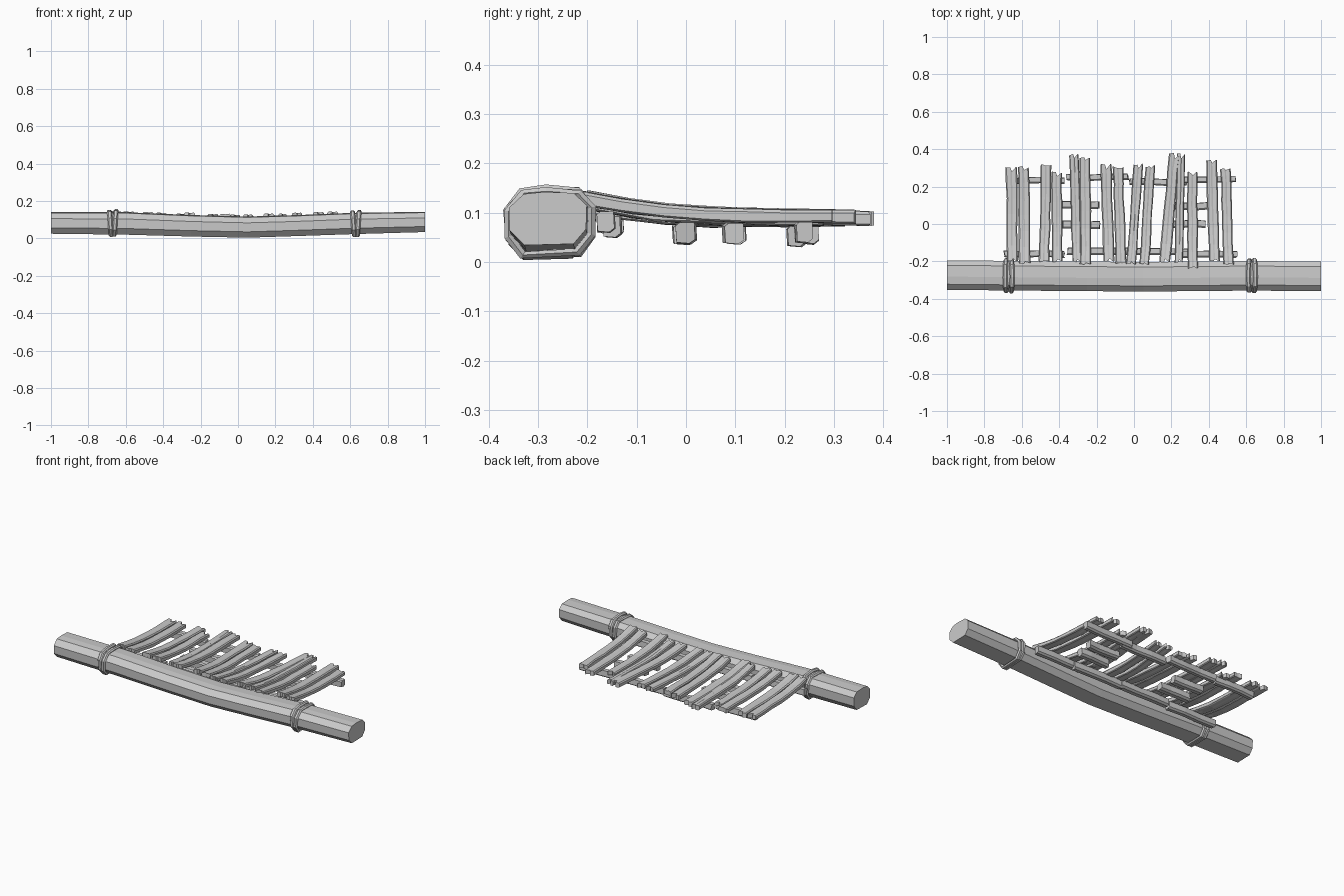
import bpy, bmesh, math, random
from mathutils import Vector

random.seed(4)
if "Cube" in bpy.data.objects:
    bpy.data.objects.remove(bpy.data.objects["Cube"])

GREY = (0.6, 0.6, 0.6, 1)
wood = bpy.data.materials.new("weathered_grey")
wood.use_nodes = True
wood.diffuse_color = GREY
wood.node_tree.nodes["Principled BSDF"].inputs["Base Color"].default_value = GREY


def jit(a):
    return random.uniform(-a, a)


def lerp_path(path, t):
    """Piecewise linear lookup in (t, value) pairs."""
    for (a, va), (b, vb) in zip(path, path[1:]):
        if t <= b:
            return va + (vb - va) * max(0, (t - a) / (b - a))
    return path[-1][1]


def loft(name, rings, closed=False, strip_caps=False):
    """Skin equal-length rings of points into a flat-shaded solid."""
    bm = bmesh.new()
    vs = [[bm.verts.new(p) for p in r] for r in rings]
    n = len(rings[0])
    pairs = list(zip(vs, vs[1:])) + ([(vs[-1], vs[0])] if closed else [])
    for a, b in pairs:
        for i in range(n):
            j = (i + 1) % n
            bm.faces.new((a[i], a[j], b[j], b[i]))
    if not closed:
        for r in (vs[0], vs[-1]):
            if strip_caps:
                for i in range(n // 2 - 1):
                    bm.faces.new((r[i], r[i + 1], r[n - 2 - i], r[n - 1 - i]))
            else:
                bm.faces.new(r)
    bmesh.ops.recalc_face_normals(bm, faces=bm.faces)
    me = bpy.data.meshes.new(name)
    bm.to_mesh(me)
    bm.free()
    me.materials.append(wood)
    ob = bpy.data.objects.new(name, me)
    bpy.context.collection.objects.link(ob)
    return ob


# Log: sagging faceted beam, as (x, y centre, bottom, top)
LOG = [(-1, -0.273, 0.025, 0.14), (-0.6, -0.277, 0.02, 0.14),
       (-0.25, -0.28, 0.01, 0.125), (0.05, -0.282, 0.004, 0.117),
       (0.3, -0.28, 0.012, 0.124), (0.62, -0.277, 0.023, 0.137),
       (1, -0.28, 0.034, 0.142)]
SECTION = [(-1, 0.4), (-0.62, 0.92), (-0.1, 1), (0.66, 0.96), (1, 0.5),
           (0.98, -0.4), (0.66, -0.95), (-0.6, -1), (-0.98, -0.45)]


def log_ring(x, y, lo, hi, grow=0.0, wobble=0.0):
    h = (hi - lo) / 2 + grow
    return [Vector((x, y + u * (0.079 + grow) + jit(wobble),
                    (lo + hi) / 2 + v * h + jit(wobble))) for u, v in SECTION]


loft("log", [log_ring(*s) for s in LOG])

# Rope bindings: two loops around each end of the log
for side, x0, station in (("right", -0.67, LOG[1]), ("left", 0.63, LOG[5])):
    for k, dx in enumerate((-0.013, 0.013)):
        core = log_ring(x0 + dx, *station[1:], grow=0.006, wobble=0.003)
        centre = sum(core, Vector()) / len(core)
        rings = []
        for p in core:
            out = (p - centre).normalized()
            tilt = 0.006 * (1 if k else -1) * out.z
            rings.append([p + out * 0.01 * math.sin(a) +
                          Vector((0.013 * math.cos(a) + tilt, 0, 0))
                          for a in [math.tau * i / 6 for i in range(6)]])
        loft(f"{side}_rope_{k + 1}", rings, closed=True)

# Planks: (front x, back x, width, front y, back y)
PLANKS = [(-0.65, -0.655, 0.06, -0.2, 0.305), (-0.585, -0.59, 0.06, -0.21, 0.305),
          (-0.48, -0.47, 0.055, -0.2, 0.315), (-0.41, -0.415, 0.055, -0.2, 0.275),
          (-0.305, -0.32, 0.05, -0.2, 0.37), (-0.258, -0.263, 0.058, -0.215, 0.355),
          (-0.135, -0.15, 0.058, -0.2, 0.32), (-0.07, -0.085, 0.055, -0.21, 0.305),
          (-0.015, 0.025, 0.05, -0.215, 0.32), (0.055, 0.088, 0.052, -0.215, 0.31),
          (0.165, 0.215, 0.06, -0.205, 0.378), (0.24, 0.25, 0.045, -0.205, 0.375),
          (0.315, 0.31, 0.055, -0.235, 0.275), (0.43, 0.415, 0.058, -0.2, 0.345),
          (0.505, 0.49, 0.055, -0.215, 0.295)]
TOP = [(-0.24, 0.132), (-0.2, 0.126), (-0.1, 0.11), (0, 0.1), (0.15, 0.098), (0.38, 0.1)]
COLS = (-0.5, -0.4, -0.08, 0.05, 0.4, 0.5)
DROP = (0.006, 0, 0, 0.003, 0, 0.006)

for n, (xf, xb, w, yf, yb) in enumerate(PLANKS):
    lift = 0.017 * min(1, abs((xf + xb) / 2) / 0.6) + jit(0.003)
    notch = [jit(0.006) for c in COLS]
    notch[3] = -0.03 * random.random()
    rows = 7
    rings = []
    for r in range(rows):
        t = r / (rows - 1)
        thick = 0.027 + jit(0.002)
        width = w * (1 + jit(0.06))
        bend, twist = jit(0.002), jit(0.03)
        top, bottom = [], []
        for i, c in enumerate(COLS):
            y = yf + (yb - yf) * t
            z = lerp_path(TOP, y) + lift * (1 - 0.6 * t) + c * width * twist
            if r in (0, rows - 1):
                y += notch[i] * (1 if r else -0.6)
            x = xf + (xb - xf) * t + c * width + bend
            top.append((x, y, z - DROP[i]))
            bottom.append((x, y, z - thick + DROP[i] * 0.6))
        rings.append(top + bottom[::-1])
    loft(f"plank_{n + 1}", rings, strip_caps=True)

# Crossbars under the planks: (start x, end x, y, z, depth)
BARS = {"front_crossbar": [(-0.695, -0.375, -0.16, 0.08, 0.036),
                           (-0.355, -0.02, -0.145, 0.075, 0.04),
                           (-0.03, 0.3, -0.15, 0.07, 0.036),
                           (0.24, 0.55, -0.16, 0.08, 0.036)],
        "rear_crossbar": [(-0.64, -0.375, 0.232, 0.062, 0.034),
                          (-0.358, -0.03, 0.25, 0.057, 0.034),
                          (-0.02, 0.28, 0.225, 0.052, 0.036),
                          (0.22, 0.54, 0.238, 0.06, 0.034)],
        "middle_crossbar": [(-0.385, -0.19, 0.1, 0.057, 0.04),
                            (-0.385, -0.18, -0.005, 0.057, 0.042),
                            (0.2, 0.4, 0.095, 0.058, 0.04),
                            (0.19, 0.38, 0.0, 0.057, 0.04)]}
BAR_SECTION = [(-0.5, 0.35), (-0.3, 0.5), (0.45, 0.5), (0.5, -0.3), (0.2, -0.5), (-0.45, -0.45)]

for kind, items in BARS.items():
    for n, (x0, x1, y, z, d) in enumerate(items):
        rings = []
        for r in range(4):
            x = x0 + (x1 - x0) * r / 3
            oy, oz = jit(0.004), jit(0.002)
            rings.append([(x + (jit(0.006) if r in (0, 3) else 0),
                           y + oy + u * d, z + oz + v * 0.042)
                          for u, v in BAR_SECTION])
        loft(f"{kind}_{n + 1}", rings)
